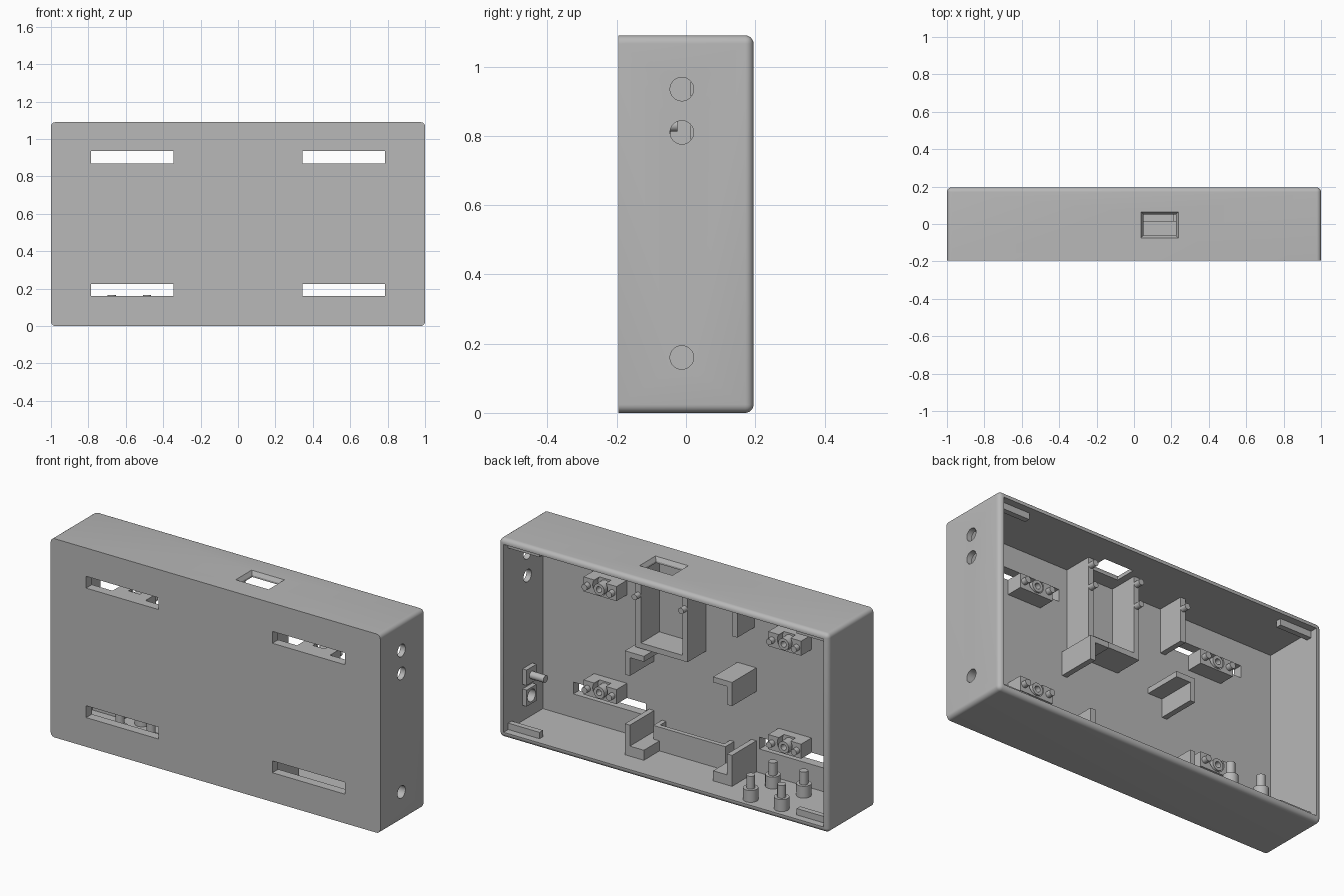
import bpy, bmesh, math
from mathutils import Vector, Matrix

if "Cube" in bpy.data.objects:
    bpy.data.objects.remove(bpy.data.objects["Cube"])

grey = bpy.data.materials.new("plain grey plastic")
grey.use_nodes = True
colour = (0.48, 0.48, 0.48, 1)
grey.diffuse_color = colour
grey.node_tree.nodes["Principled BSDF"].inputs["Base Color"].default_value = colour

W, Y, H = 1.0, 0.195, 1.09      # half width, half depth, height
WALL, FLOOR = 0.03, -0.145      # side wall thickness, inner face of front wall


def finish(name, bm):
    bmesh.ops.recalc_face_normals(bm, faces=bm.faces)
    mesh = bpy.data.meshes.new(name)
    bm.to_mesh(mesh)
    bm.free()
    mesh.materials.append(grey)
    obj = bpy.data.objects.new(name, mesh)
    bpy.context.collection.objects.link(obj)
    return obj


def box(name, x, y, z):
    """Box from (min, max) pairs; the order of each pair is free."""
    x, y, z = sorted(x), sorted(y), sorted(z)
    bm = bmesh.new()
    bmesh.ops.create_cube(bm, size=1)
    for v in bm.verts:
        v.co = Vector([r[0] if c < 0 else r[1] for c, r in zip(v.co, (x, y, z))])
    return finish(name, bm)


def rod(name, start, end, r):
    a, b = Vector(start), Vector(end)
    bm = bmesh.new()
    bmesh.ops.create_cone(bm, cap_ends=True, segments=32, radius1=r, radius2=r,
                          depth=(b - a).length)
    turn = (b - a).to_track_quat('Z', 'Y').to_matrix().to_4x4()
    bmesh.ops.transform(bm, matrix=Matrix.Translation((a + b) / 2) @ turn, verts=bm.verts)
    return finish(name, bm)


def activate(obj):
    bpy.ops.object.select_all(action='DESELECT')
    obj.select_set(True)
    bpy.context.view_layer.objects.active = obj


def cut(obj, *cutters):
    for c in cutters:
        mod = obj.modifiers.new("cut", 'BOOLEAN')
        mod.operation, mod.solver, mod.object = 'DIFFERENCE', 'EXACT', c
        activate(obj)
        bpy.ops.object.modifier_apply(modifier=mod.name)
        bpy.data.objects.remove(c)


# Shell: rounded everywhere except around the front face
shell = box("enclosure_shell", (-W, W), (-Y, Y), (0, H))
bm = bmesh.new()
bm.from_mesh(shell.data)
edges = [e for e in bm.edges if max(v.co.y for v in e.verts) > 0]
bmesh.ops.bevel(bm, geom=edges, offset=0.024, segments=6, profile=0.5, affect='EDGES')
bm.to_mesh(shell.data)
bm.free()
cut(shell, box("cavity", (-W + WALL, W - WALL), (FLOOR, 0.3), (WALL, H - WALL)))

# Slots through the front
for s in (-1, 1):
    for z in (0.16, 0.87):
        cut(shell, box("slot", (s * 0.345, s * 0.785), (-0.3, -0.1), (z, z + 0.065)))

# Round holes in the side
hole_heights = (0.16, 0.81, 0.935)
for z in hole_heights:
    cut(shell, rod("hole", (0.9, -0.012, z), (1.1, -0.012, z), 0.034))

# Switch opening in the top with a flared rim
opening = box("opening", (0.05, 0.225), (-0.062, 0.052), (1.0, 1.075))
flare = box("flare", (0.05, 0.225), (-0.062, 0.052), (1.07, 1.1))
for v in flare.data.vertices:
    if v.co.z > 1.09:
        v.co.x += math.copysign(0.018, v.co.x - 0.1375)
        v.co.y += math.copysign(0.018, v.co.y + 0.005)
cut(shell, opening, flare)

# Mounting blocks with a notch, a centre boss and two pins
for x in (-0.56, 0.56):
    for z in (0.265, 0.83):
        block = box("mounting_block", (x - 0.1, x + 0.1), (FLOOR, -0.055), (z - 0.04, z + 0.04))
        cut(block, rod("notch", (x, -0.1, z + 0.012), (x, 0, z + 0.012), 0.045))
        boss = rod("mounting_boss", (x, -0.11, z), (x, -0.045, z), 0.032)
        cut(boss, rod("bore", (x, -0.08, z), (x, 0, z), 0.016))
        for s in (-1, 1):
            rod("mounting_pin", (x + s * 0.075, -0.06, z), (x + s * 0.075, -0.025, z), 0.017)

# Switch bracket under the top opening
top = H - WALL
for name, x in (("bracket_right_wall", (-0.02, 0.012)), ("bracket_left_wall", (0.263, 0.295))):
    box(name, x, (FLOOR, 0.015), (0.61, top))
    for z in (0.9, 1.02):
        px = sum(x) / 2
        rod("bracket_pin", (px, 0.01, z), (px, 0.05, z), 0.016)
box("bracket_bottom", (-0.02, 0.295), (FLOOR, 0.015), (0.61, 0.64))

# Divider hanging from the top
box("top_divider", (-0.315, -0.285), (FLOOR, 0.005), (0.82, top))
rod("divider_pin", (-0.3, 0, 1.0), (-0.3, 0.04, 1.0), 0.016)

# Board corner holders, upper pair and lower pair
for s in (-1, 1):
    box("upper_holder_side", (s * 0.295, s * 0.325), (FLOOR, 0.065), (0.47, 0.6))
    box("upper_holder_top", (s * 0.21, s * 0.3), (FLOOR, 0.065), (0.57, 0.6))
    box("lower_holder_side", (s * 0.295, s * 0.325), (FLOOR, 0.065), (0.02, 0.2))
    box("lower_holder_step", (s * 0.21, s * 0.3), (FLOOR, 0.065), (0.02, 0.085))

# Low pocket on the floor
box("pocket_back", (-0.19, 0.247), (-0.095, -0.07), (0.02, 0.16))
for x in (-0.19, 0.222):
    box("pocket_end", (x, x + 0.025), (FLOOR, -0.07), (0.02, 0.16))

# Stepped standoffs on the floor
for x in (-0.487, -0.675):
    for y in (-0.057, 0.135):
        rod("standoff_base", (x, y, 0.02), (x, y, 0.095), 0.038)
        rod("standoff_tip", (x, y, 0.09), (x, y, 0.165), 0.022)

# Cover clips in the four corners
for s in (-1, 1):
    for z in (0.025, H - 0.065):
        box("cover_clip", (s * 0.78, s * 0.975), (0.125, 0.155), (z, z + 0.04))

# Side pads: one around the lowest hole, one with a peg
pad = box("hole_pad", (0.945, 0.975), (-0.055, 0.031), (0.115, 0.205))
cut(pad, rod("hole", (0.9, -0.012, 0.16), (1.1, -0.012, 0.16), 0.034))
box("peg_pad", (0.945, 0.975), (-0.055, 0.031), (0.23, 0.315))
rod("side_peg", (0.95, -0.012, 0.272), (0.86, -0.012, 0.272), 0.02)

# Smooth the round surfaces and keep the edges sharp
for obj in list(bpy.context.scene.objects):
    if obj.type == 'MESH':
        activate(obj)
        bpy.ops.object.shade_smooth_by_angle(angle=math.radians(30))
